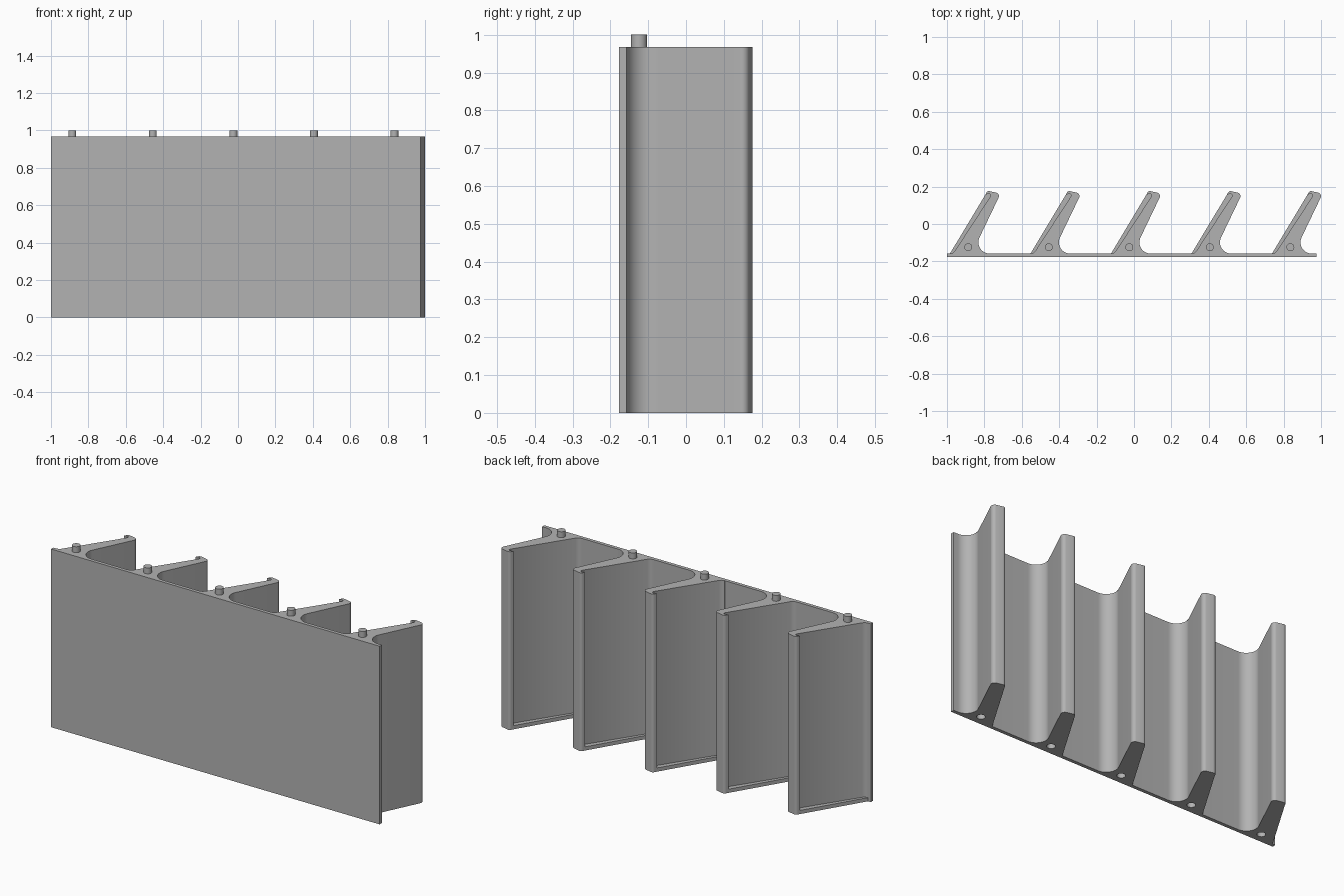
import bpy, bmesh
from math import cos, sin, radians

cube = bpy.data.objects.get("Cube")
if cube:
    bpy.data.objects.remove(cube, do_unlink=True)

FINS, PITCH, HEIGHT = 5, 0.4305, 0.968
FRONT, PLATE = -0.177, -0.158
PEG = (-0.886, -0.124, 0.021)

grey = bpy.data.materials.new("plain grey")
grey.use_nodes = True
colour = (0.45, 0.45, 0.45, 1)
grey.diffuse_color = colour
grey.node_tree.nodes["Principled BSDF"].inputs["Base Color"].default_value = colour


def arc(cx, cy, r, start, end, steps):
    angles = [radians(start + (end - start) * i / steps) for i in range(steps + 1)]
    return [(cx + r * cos(a), cy + r * sin(a)) for a in angles]


def circle(cx, cy, r):
    return arc(cx, cy, r, 0, 360, 32)[:-1]


def prisms(name, outlines):
    """Object made of upright prisms: (outline, bottom, top)."""
    bm = bmesh.new()
    for points, z0, z1 in outlines:
        face = bm.faces.new([bm.verts.new((x, y, z0)) for x, y in points])
        new = bmesh.ops.extrude_face_region(bm, geom=[face])["geom"]
        verts = [v for v in new if isinstance(v, bmesh.types.BMVert)]
        bmesh.ops.translate(bm, verts=verts, vec=(0, 0, z1 - z0))
    bmesh.ops.recalc_face_normals(bm, faces=bm.faces)
    mesh = bpy.data.meshes.new(name)
    bm.to_mesh(mesh)
    bm.free()
    mesh.materials.append(grey)
    obj = bpy.data.objects.new(name, mesh)
    bpy.context.collection.objects.link(obj)
    return obj


def smooth(obj):
    bpy.ops.object.select_all(action="DESELECT")
    obj.select_set(True)
    bpy.context.view_layer.objects.active = obj
    bpy.ops.object.shade_smooth_by_angle(angle=radians(30))


def shifted(points, i):
    return [(x + i * PITCH, y) for x, y in points]


# Slanted fin: straight left side, rounded tip, fillet down to the plate
fin = [(-0.984, PLATE), (-0.791, 0.163)]
fin += arc(-0.775, 0.160, 0.016, 150, 70, 5)
fin += arc(-0.741, 0.149, 0.019, 70, -26, 6)
fin += arc(-0.772, -0.098, 0.060, 154, 270, 14)

# Front plate and fins as one comb outline
outline = [(0.975, FRONT), (-1, FRONT), (-1, PLATE)]
for i in range(FINS):
    outline += shifted(fin, i)
outline.append((0.975, PLATE))
body = prisms("plate_with_fins", [(outline, 0, HEIGHT)])

# Shallow recess on each fin, leaving a hooked tip and a bottom ledge
recess = [(-1.05, -0.157), (-0.978, -0.157), (-0.967, -0.153), (-0.958, -0.144),
          (-0.768, 0.147), (-0.767, 0.154), (-0.771, 0.160), (-0.778, 0.161),
          (-0.800, 0.155), (-0.87, 0.155)]
recess_cutter = prisms("recess_cutter", [(shifted(recess, i), 0.02, 1.1) for i in range(FINS)])
hole_cutter = prisms("hole_cutter", [(shifted(circle(*PEG), i), -0.05, 0.035) for i in range(FINS)])

bpy.context.view_layer.objects.active = body
for cutter in (recess_cutter, hole_cutter):
    cutter.hide_render = True
    mod = body.modifiers.new("cut", "BOOLEAN")
    mod.operation, mod.solver, mod.object = "DIFFERENCE", "EXACT", cutter
    bpy.ops.object.modifier_apply(modifier=mod.name)
    bpy.data.objects.remove(cutter, do_unlink=True)
smooth(body)

# Locating pegs on top
for i in range(FINS):
    smooth(prisms(f"peg_{i + 1}", [(shifted(circle(*PEG), i), HEIGHT - 0.01, 1)]))
